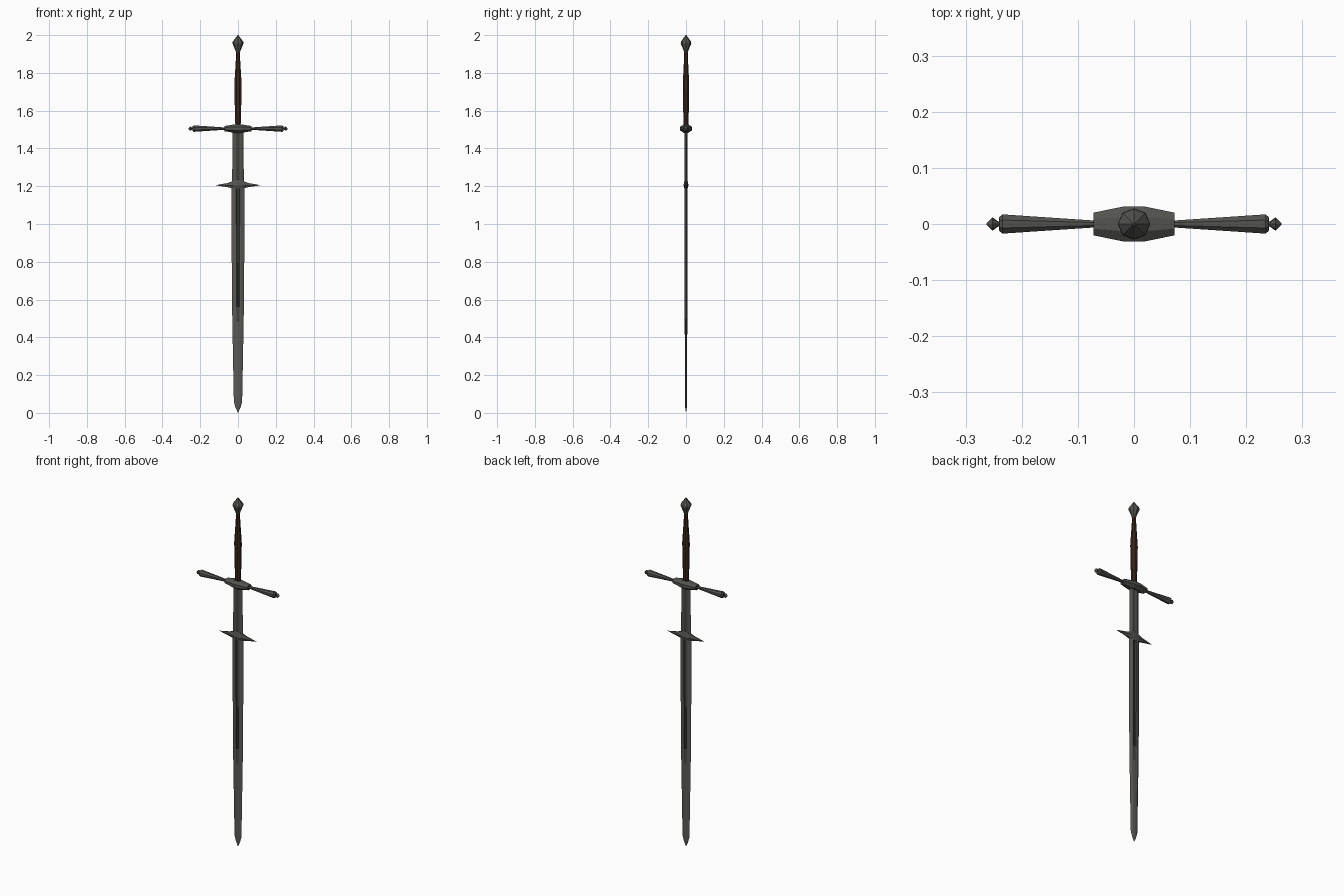
import bpy, bmesh, math

if "Cube" in bpy.data.objects:
    bpy.data.objects.remove(bpy.data.objects["Cube"])


def material(name, rgb):
    m = bpy.data.materials.new(name)
    m.diffuse_color = (*rgb, 1)
    m.use_nodes = True
    m.node_tree.nodes["Principled BSDF"].inputs["Base Color"].default_value = m.diffuse_color
    return m


steel = material("dark steel", (0.085, 0.085, 0.077))
blade_steel = material("blade steel", (0.105, 0.102, 0.094))
fuller_steel = material("shadowed fuller steel", (0.055, 0.055, 0.05))
leather = material("dark brown leather", (0.045, 0.02, 0.013))


def loft(name, rings, mats, rule=None, mirror=False):
    """Skin a list of closed rings of 3D points, cap both ends."""
    bm = bmesh.new()
    rows = [[bm.verts.new(p) for p in ring] for ring in rings]
    n = len(rows[0])
    for a, b in zip(rows, rows[1:]):
        for i in range(n):
            j = (i + 1) % n
            bm.faces.new((a[i], a[j], b[j], b[i]))
    bm.faces.new(rows[0][::-1])
    bm.faces.new(rows[-1])
    bmesh.ops.remove_doubles(bm, verts=bm.verts, dist=0.0003)
    bmesh.ops.recalc_face_normals(bm, faces=bm.faces)
    if rule:
        for f in bm.faces:
            f.material_index = rule(f.calc_center_median())
    me = bpy.data.meshes.new(name)
    bm.to_mesh(me)
    bm.free()
    for m in mats:
        me.materials.append(m)
    ob = bpy.data.objects.new(name, me)
    bpy.context.collection.objects.link(ob)
    if mirror:
        mod = ob.modifiers.new("mirror", 'MIRROR')
        mod.use_mirror_merge = False
    return ob


def ring(n, ra, rb, phase=0.0):
    return [(ra * math.cos(2 * math.pi * (i + phase) / n),
             rb * math.sin(2 * math.pi * (i + phase) / n)) for i in range(n)]


def along_z(profile, n, phase=0.0):
    return [[(a, b, z) for a, b in ring(n, rx, ry, phase)] for z, rx, ry in profile]


def along_x(profile, n, zc, phase=0.0):
    return [[(x, a, zc + b) for a, b in ring(n, ry, rz, phase)] for x, ry, rz in profile]


def blade_section(z, w, t, groove):
    """Bevelled edges with a central groove (groove = depth factor, 1 is none)."""
    half = [(w, 0), (0.5 * w, t), (0.27 * w, t), (0.12 * w, t * groove),
            (-0.12 * w, t * groove), (-0.27 * w, t), (-0.5 * w, t)]
    pts = half + [(-x, -y) for x, y in half]
    return [(x, y, z) for x, y in pts]


# Long blade with a fuller fading out half way
blade = [(1.21, 0.035, 0.0075, 0.45), (0.9, 0.034, 0.0075, 0.45),
         (0.56, 0.031, 0.007, 0.5), (0.48, 0.030, 0.0065, 1.05),
         (0.06, 0.022, 0.005, 1.1), (0.03, 0.014, 0.004, 1.1), (0.0, 0.0001, 0.0001, 1)]
loft("blade", [blade_section(*s) for s in blade], [blade_steel, fuller_steel],
     lambda c: 1 if c.z > 0.5 and abs(c.x) < 0.009 else 0)

# Ricasso between guard and lugs
loft("ricasso", [blade_section(z, w, 0.007, 0.6) for z, w in ((1.5, 0.029), (1.21, 0.031))],
     [steel, fuller_steel], lambda c: 1 if abs(c.x) < 0.008 else 0)

# Parrying lugs: pointed wings around a collar
lug = [(0.0, 0.013, 1.182, 1.238), (0.025, 0.012, 1.188, 1.228),
       (0.055, 0.008, 1.195, 1.217), (0.116, 0.0003, 1.2045, 1.206)]
loft("parrying_lugs", [[(x, y, 1.205), (x, y * 0.5, top), (x, -y * 0.5, top),
                        (x, -y, 1.205), (x, -y * 0.5, low), (x, y * 0.5, low)]
                       for x, y, low, top in lug], [steel], mirror=True)

# Crossguard centre block
loft("guard_block", along_x([(-0.072, 0.022, 0.015), (-0.017, 0.034, 0.024),
                             (0.017, 0.034, 0.024), (0.072, 0.022, 0.015)], 8, 1.505, 0.5), [steel])

# Flaring guard arms with end knobs
loft("guard_arm", along_x([(0.06, 0.007, 0.007), (0.075, 0.007, 0.007),
                           (0.234, 0.0185, 0.0185), (0.24, 0.014, 0.014),
                           (0.241, 0.005, 0.005)], 8, 1.505, 0.5), [steel], mirror=True)
loft("guard_knob", along_x([(0.238, 0.004, 0.004), (0.243, 0.005, 0.005),
                            (0.252, 0.012, 0.012), (0.263, 0.0015, 0.0015)], 8, 1.505),
     [steel], mirror=True)

# Leather grip, swelling in the middle
loft("grip", along_z([(1.51, 0.015, 0.014), (1.6, 0.018, 0.016), (1.74, 0.021, 0.018),
                      (1.77, 0.019, 0.017), (1.86, 0.013, 0.012), (1.92, 0.010, 0.010)], 8, 0.5),
     [leather])

# Faceted pommel
loft("pommel", along_z([(1.905, 0.010, 0.010), (1.92, 0.014, 0.013), (1.955, 0.029, 0.028),
                        (1.965, 0.028, 0.027), (2.0, 0.002, 0.002)], 8), [steel])
